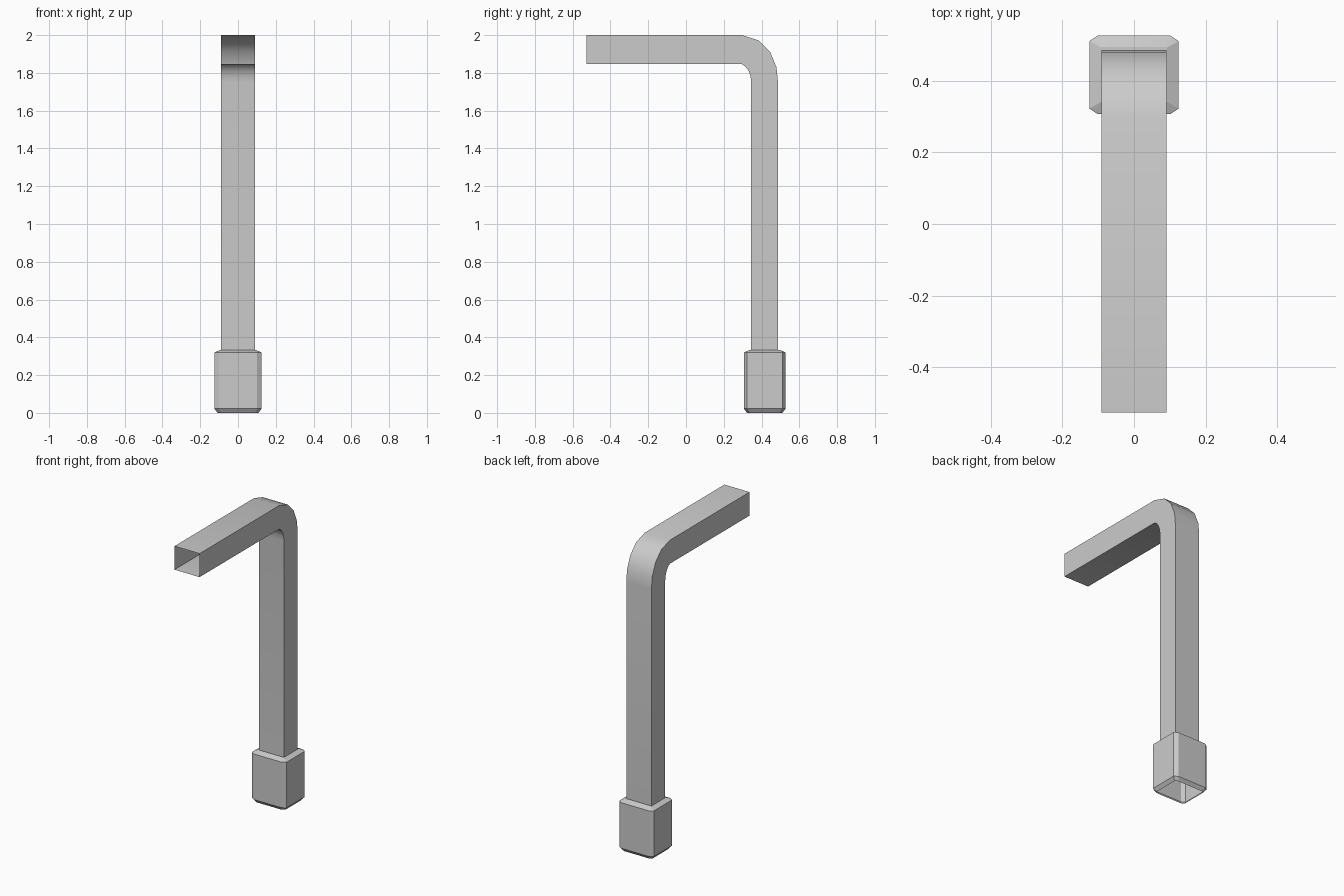
import bpy
import math

if "Cube" in bpy.data.objects:
    bpy.data.objects.remove(bpy.data.objects["Cube"])

# One plain grey for the whole model
grey = bpy.data.materials.new("grey metal")
grey.diffuse_color = (0.6, 0.6, 0.6, 1)
grey.use_nodes = True
grey.node_tree.nodes["Principled BSDF"].inputs["Base Color"].default_value = grey.diffuse_color


def make_part(name, rings, caps=(), smooth=30):
    """Skin a list of equal-length vertex rings; caps lists the rings to close."""
    n = len(rings[0])
    verts = [p for ring in rings for p in ring]
    faces = [(i * n + j, i * n + (j + 1) % n, (i + 1) * n + (j + 1) % n, (i + 1) * n + j)
             for i in range(len(rings) - 1) for j in range(n)]
    faces += [tuple(range(c * n, c * n + n)) for c in caps]
    mesh = bpy.data.meshes.new(name)
    mesh.from_pydata(verts, [], faces)
    mesh.materials.append(grey)
    obj = bpy.data.objects.new(name, mesh)
    bpy.context.collection.objects.link(obj)
    bpy.ops.object.select_all(action='DESELECT')
    obj.select_set(True)
    bpy.context.view_layer.objects.active = obj
    # Consistent outward faces
    bpy.ops.object.mode_set(mode='EDIT')
    bpy.ops.mesh.select_all(action='SELECT')
    bpy.ops.mesh.normals_make_consistent(inside=False)
    bpy.ops.object.mode_set(mode='OBJECT')
    bpy.ops.object.shade_smooth_by_angle(angle=math.radians(smooth))
    return obj


# Bent square tube, open at its front end: outer and inner side profiles (y, z)
outer = [(-0.527, 2.0), (0.296, 2.0), (0.385, 1.972), (0.445, 1.912),
         (0.479, 1.83), (0.487, 1.75), (0.487, 0.32)]
inner = [(-0.527, 1.846), (0.296, 1.846), (0.315, 1.833), (0.332, 1.81),
         (0.342, 1.78), (0.345, 1.75), (0.345, 0.32)]
W = 0.091
make_part("bent_tube", [[(-W, *o), (W, *o), (W, *i), (-W, *i)]
                        for o, i in zip(outer, inner)], smooth=40)

# Hollow foot sleeve: octagonal rings with chamfered rims, open underneath
FOOT_Y = 0.417


def octagon(hx, hy, cx, cy, z):
    pts = [(hx, hy - cy), (hx - cx, hy), (cx - hx, hy), (-hx, hy - cy),
           (-hx, cy - hy), (cx - hx, -hy), (hx - cx, -hy), (hx, cy - hy)]
    return [(x, y + FOOT_Y, z) for x, y in pts]


make_part("foot_sleeve", [
    octagon(0.108, 0.094, 0.018, 0.012, 0.0),
    octagon(0.125, 0.11, 0.024, 0.016, 0.022),
    octagon(0.125, 0.11, 0.024, 0.016, 0.32),
    octagon(0.092, 0.078, 0.002, 0.002, 0.334),
], caps=(3,), smooth=15)
